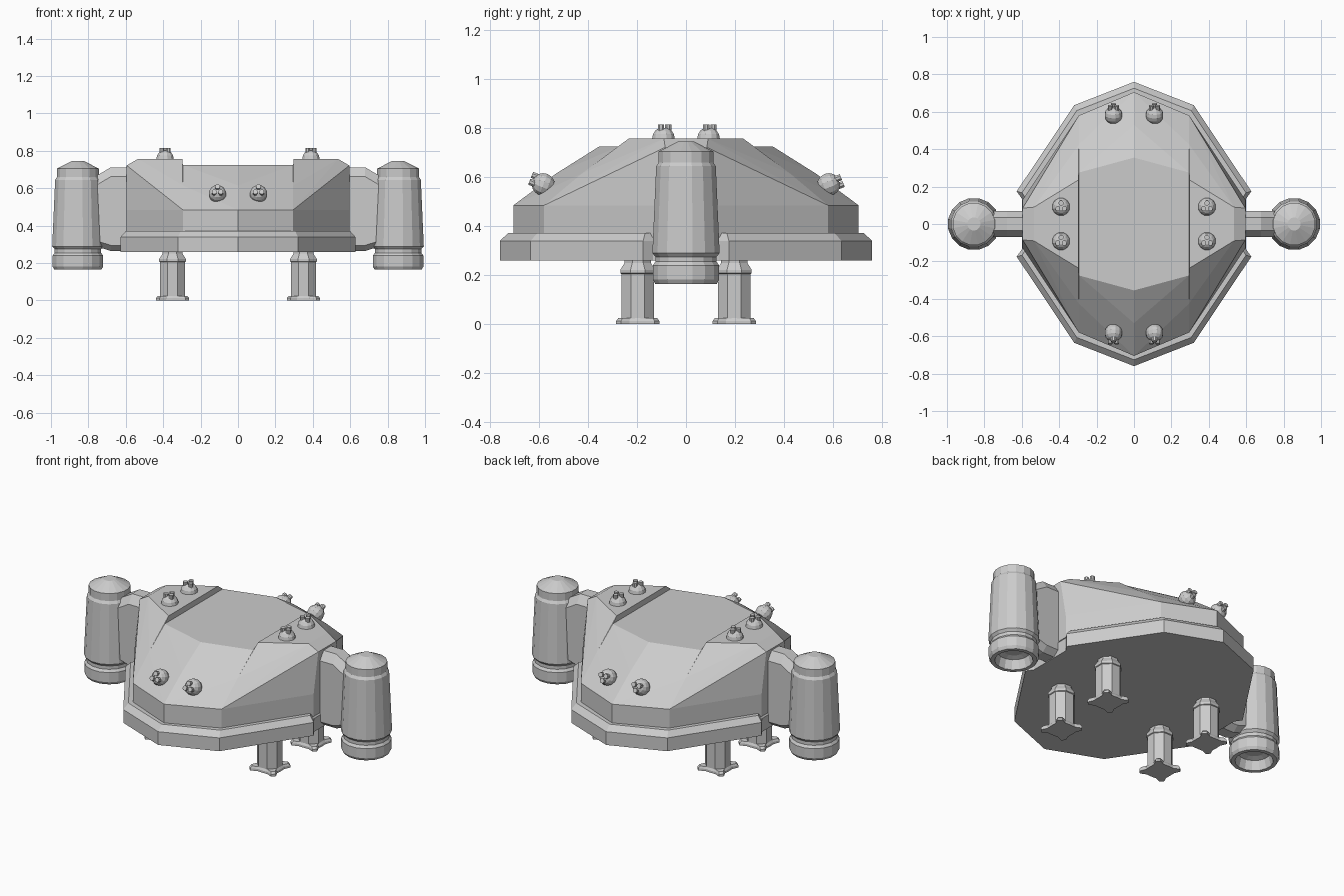
import bpy, bmesh, math
from mathutils import Vector

if "Cube" in bpy.data.objects:
    bpy.data.objects.remove(bpy.data.objects["Cube"])

grey = bpy.data.materials.new("light_grey")
grey.diffuse_color = (0.6, 0.6, 0.6, 1)
grey.use_nodes = True
grey.node_tree.nodes["Principled BSDF"].inputs["Base Color"].default_value = grey.diffuse_color


def finish(name, bm):
    bmesh.ops.recalc_face_normals(bm, faces=bm.faces)
    me = bpy.data.meshes.new(name)
    bm.to_mesh(me)
    bm.free()
    me.materials.append(grey)
    ob = bpy.data.objects.new(name, me)
    bpy.context.collection.objects.link(ob)
    return ob


def loft(name, rings):
    """Skin a stack of equal-length rings and cap both ends."""
    bm = bmesh.new()
    vs = [[bm.verts.new(p) for p in r] for r in rings]
    n = len(vs[0])
    for a, b in zip(vs, vs[1:]):
        for i in range(n):
            j = (i + 1) % n
            bm.faces.new((a[i], a[j], b[j], b[i]))
    bm.faces.new(vs[0])
    bm.faces.new(vs[-1])
    return finish(name, bm)


def lathe(name, profile, n, loc, axis=(0, 0, 1)):
    """Revolve (radius, height) points around an axis."""
    q = Vector((0, 0, 1)).rotation_difference(Vector(axis))
    rings = []
    for r, z in profile:
        ring = []
        for i in range(n):
            a = 2 * math.pi * (i + 0.5) / n
            ring.append(Vector(loc) + q @ Vector((r * math.cos(a), r * math.sin(a), z)))
        rings.append(ring)
    return loft(name, rings)


def hull(name, points):
    bm = bmesh.new()
    for p in points:
        bm.verts.new(p)
    bmesh.ops.convex_hull(bm, input=bm.verts)
    bmesh.ops.dissolve_limit(bm, angle_limit=0.01, verts=bm.verts, edges=bm.edges)
    return finish(name, bm)


# Base slab with chamfered rim
quarter = [(0, 0.76), (0.32, 0.635), (0.627, 0.175), (0.6, 0.135)]
right = quarter + [(x, -y) for x, y in reversed(quarter)]
outline = right + [(-x, y) for x, y in reversed(right[1:-1])]
loft("base_slab", [[(x * s, y * s, z) for x, y in outline]
                   for z, s in ((0.26, 1), (0.34, 1), (0.372, 0.955))])

# Central hull with sloped front and back
half = [(0, 0.705, 0.35), (0.295, 0.58, 0.35), (0, 0.705, 0.485), (0.295, 0.58, 0.485),
        (0, 0.53, 0.615), (0.295, 0.425, 0.615), (0, 0.355, 0.725), (0.295, 0.275, 0.725)]
hull("central_hull", [(x * sx, y * sy, z) for x, y, z in half
                      for sx in ((1, -1) if x else (1,)) for sy in (1, -1)])

# Raised side shoulders
shoulder = [(0.295, 0.58, 0.35), (0.595, 0.13, 0.35), (0.295, 0.58, 0.485), (0.595, 0.13, 0.485),
            (0.295, 0.425, 0.615), (0.295, 0.275, 0.725), (0.298, 0.235, 0.757),
            (0.535, 0.09, 0.757), (0.595, 0.085, 0.722)]

# Pylon cross-sections: x, bottom z, top z
pylon = [(0.55, 0.265, 0.712), (0.68, 0.265, 0.712), (0.76, 0.29, 0.665), (0.8, 0.29, 0.65)]

# Engine pod silhouette, with open nozzle below
pod = [(0.06, 0.23), (0.09, 0.22), (0.105, 0.165), (0.128, 0.165), (0.138, 0.182),
       (0.138, 0.24), (0.127, 0.255), (0.127, 0.275), (0.14, 0.29), (0.124, 0.645),
       (0.114, 0.66), (0.114, 0.705), (0.035, 0.745)]

leg = [(0.072, 0.01), (0.072, 0.205), (0.077, 0.208), (0.077, 0.222), (0.058, 0.25), (0.058, 0.27)]


def turret(loc, axis):
    """Small dome with three stub barrels."""
    ax = Vector(axis).normalized()
    loc = Vector(loc)
    dome = [(0.048 * math.cos(a), 0.048 * math.sin(a))
            for a in (-0.9, -0.45, 0, 0.4, 0.8, 1.2)]
    lathe("turret_dome", dome, 12, loc, ax)
    q = Vector((0, 0, 1)).rotation_difference(ax)
    for k in range(3):
        a = math.radians(90 + 120 * k)
        off = q @ Vector((0.02 * math.cos(a), 0.02 * math.sin(a), 0))
        lathe("turret_barrel", [(0.014, 0.02), (0.014, 0.058)], 8, loc + off, ax)


for sx in (1, -1):
    hull("side_shoulder", [(sx * x, sy * y, z) for x, y, z in shoulder for sy in (1, -1)])
    loft("engine_pylon", [[(sx * x, y, z) for y, z in (
        (-0.07, lo + 0.03), (-0.07, hi - 0.05), (-0.035, hi), (0.035, hi),
        (0.07, hi - 0.05), (0.07, lo + 0.03), (0.035, lo), (-0.035, lo))]
        for x, lo, hi in pylon])
    lathe("engine_pod", pod, 16, (sx * 0.856, 0, 0))
    for sy in (1, -1):
        cx, cy = sx * 0.35, sy * 0.197
        lathe("landing_leg", leg, 8, (cx, cy, 0))
        # Foot plate with four diagonal toes
        star = []
        for k in range(4):
            for da, r in ((-45, 0.074), (-20, 0.08), (-7, 0.112), (7, 0.112), (20, 0.08)):
                a = math.radians(45 + 90 * k + da)
                star.append((cx + r * math.cos(a), cy + r * math.sin(a)))
        inner = [(cx + (x - cx) * 0.9, cy + (y - cy) * 0.9) for x, y in star]
        loft("landing_foot", [[(x, y, 0) for x, y in star], [(x, y, 0.013) for x, y in star],
                              [(x, y, 0.025) for x, y in inner]])
        # Turrets on the shoulders and on the sloped ends
        turret((sx * 0.39, sy * 0.092, 0.757), (0, 0, 1))
        turret((sx * 0.11, sy * 0.582, 0.57), (0, sy * 0.9, 0.35))
